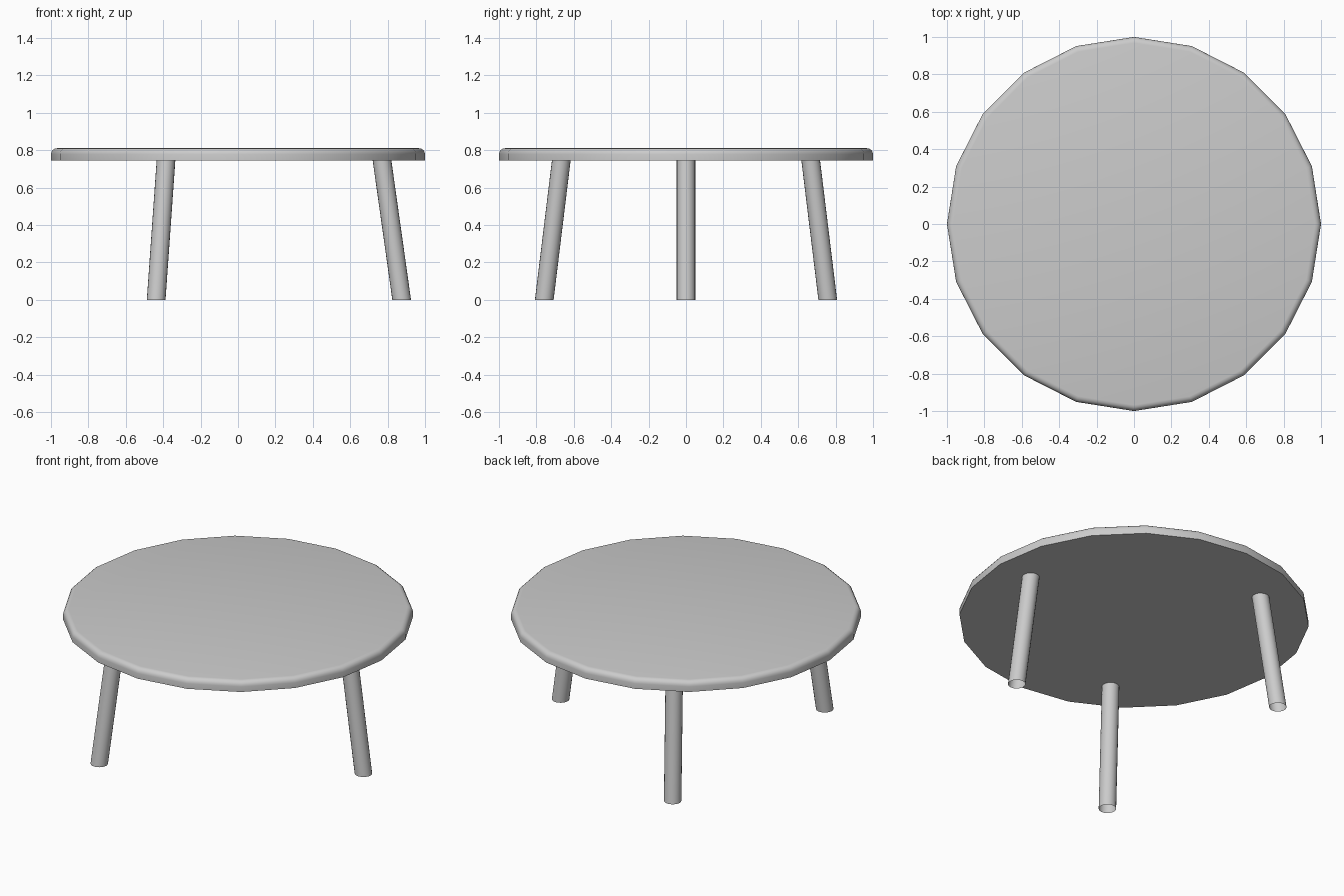
import bpy, bmesh, math
from mathutils import Vector

if "Cube" in bpy.data.objects:
    bpy.data.objects.remove(bpy.data.objects["Cube"])


def make_object(name, bm):
    bmesh.ops.recalc_face_normals(bm, faces=bm.faces)
    mesh = bpy.data.meshes.new(name)
    bm.to_mesh(mesh)
    bm.free()
    obj = bpy.data.objects.new(name, mesh)
    bpy.context.collection.objects.link(obj)
    bpy.ops.object.select_all(action='DESELECT')
    obj.select_set(True)
    bpy.context.view_layer.objects.active = obj
    bpy.ops.object.shade_smooth_by_angle(angle=math.radians(35))
    return obj


def loft(name, rings, sides, cap_start, cap_end):
    """Skin circles given as (centre, radius) into a solid or tube."""
    bm = bmesh.new()
    loops = []
    for centre, radius in rings:
        loops.append([bm.verts.new(Vector(centre) + Vector((
            radius * math.cos(2 * math.pi * i / sides),
            radius * math.sin(2 * math.pi * i / sides), 0)))
            for i in range(sides)])
    for a, b in zip(loops, loops[1:]):
        for i in range(sides):
            j = (i + 1) % sides
            bm.faces.new((a[i], a[j], b[j], b[i]))
    if cap_start:
        bm.faces.new(loops[0][::-1])
    if cap_end:
        bm.faces.new(loops[-1])
    return make_object(name, bm)


# Round twenty-sided top with a softened upper edge
BOTTOM, TOP, ROUND = 0.745, 0.81, 0.032
rings = [((0, 0, BOTTOM), 1.0)]
for k in range(5):
    a = math.pi / 2 * k / 4
    rings.append(((0, 0, TOP - ROUND + ROUND * math.sin(a)),
                  1 - ROUND + ROUND * math.cos(a)))
loft("table_top", rings, 20, True, True)

# Three splayed tubular legs, level-cut at the floor, open at the foot
for n, name in enumerate(("right_leg", "back_left_leg", "front_left_leg")):
    angle = n * 2 * math.pi / 3
    c, s = math.cos(angle), math.sin(angle)
    loft(name, [((0.875 * c, 0.875 * s, 0), 0.05),
                ((0.77 * c, 0.77 * s, BOTTOM), 0.05)], 20, False, False)
